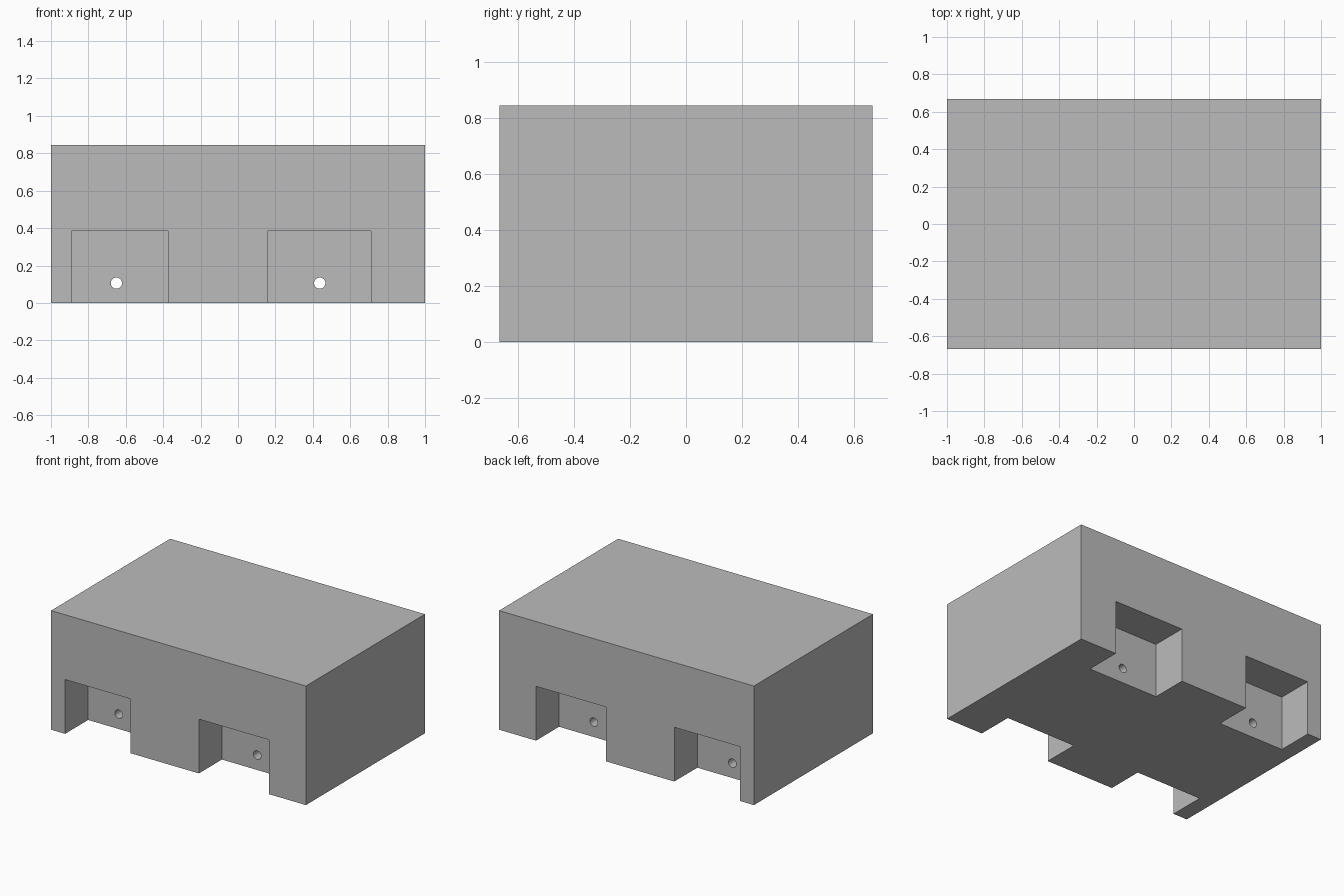
import bpy
import bmesh
from math import pi
from mathutils import Matrix

cube = bpy.data.objects.get("Cube")
if cube:
    bpy.data.objects.remove(cube, do_unlink=True)

HALF_DEPTH = 0.667
HEIGHT = 0.845
NOTCH_HEIGHT = 0.385
NOTCH_DEPTH = 0.258
HOLE_RADIUS = 0.03
HOLE_Z = 0.106

grey = bpy.data.materials.new("plain grey")
grey.use_nodes = True
grey.diffuse_color = (0.5, 0.5, 0.5, 1)
grey.node_tree.nodes["Principled BSDF"].inputs["Base Color"].default_value = grey.diffuse_color


def finish(name, bm):
    mesh = bpy.data.meshes.new(name)
    bm.to_mesh(mesh)
    bm.free()
    mesh.materials.append(grey)
    obj = bpy.data.objects.new(name, mesh)
    bpy.context.collection.objects.link(obj)
    return obj


def box(name, low, high):
    bm = bmesh.new()
    bmesh.ops.create_cube(bm, size=1)
    for v in bm.verts:
        v.co = [l + (c + 0.5) * (h - l) for c, l, h in zip(v.co, low, high)]
    return finish(name, bm)


def rod(name, x):
    bm = bmesh.new()
    turn = Matrix.Translation((x, 0, HOLE_Z)) @ Matrix.Rotation(pi / 2, 4, "X")
    bmesh.ops.create_cone(bm, cap_ends=True, segments=32, radius1=HOLE_RADIUS,
                          radius2=HOLE_RADIUS, depth=2, matrix=turn)
    return finish(name, bm)


# Solid block
block = box("block", (-1, -HALF_DEPTH, 0), (1, HALF_DEPTH, HEIGHT))

# Notches at front and back, with a hole through each pair
cutters = []
for side, x0, x1, hole_x in (("right", -0.89, -0.375, -0.65), ("left", 0.16, 0.71, 0.437)):
    inner = HALF_DEPTH - NOTCH_DEPTH
    cutters += [
        box(side + "_front_notch_cutter", (x0, -1, -0.2), (x1, -inner, NOTCH_HEIGHT)),
        box(side + "_back_notch_cutter", (x0, inner, -0.2), (x1, 1, NOTCH_HEIGHT)),
        rod(side + "_hole_cutter", hole_x),
    ]

bpy.context.view_layer.objects.active = block
block.select_set(True)
for cutter in cutters:
    cut = block.modifiers.new(cutter.name, "BOOLEAN")
    cut.operation = "DIFFERENCE"
    cut.solver = "EXACT"
    cut.object = cutter
    bpy.ops.object.modifier_apply(modifier=cut.name)
for cutter in cutters:
    bpy.data.objects.remove(cutter, do_unlink=True)

# Smooth hole walls, sharp block edges
bpy.ops.object.shade_smooth_by_angle(angle=pi / 6)
